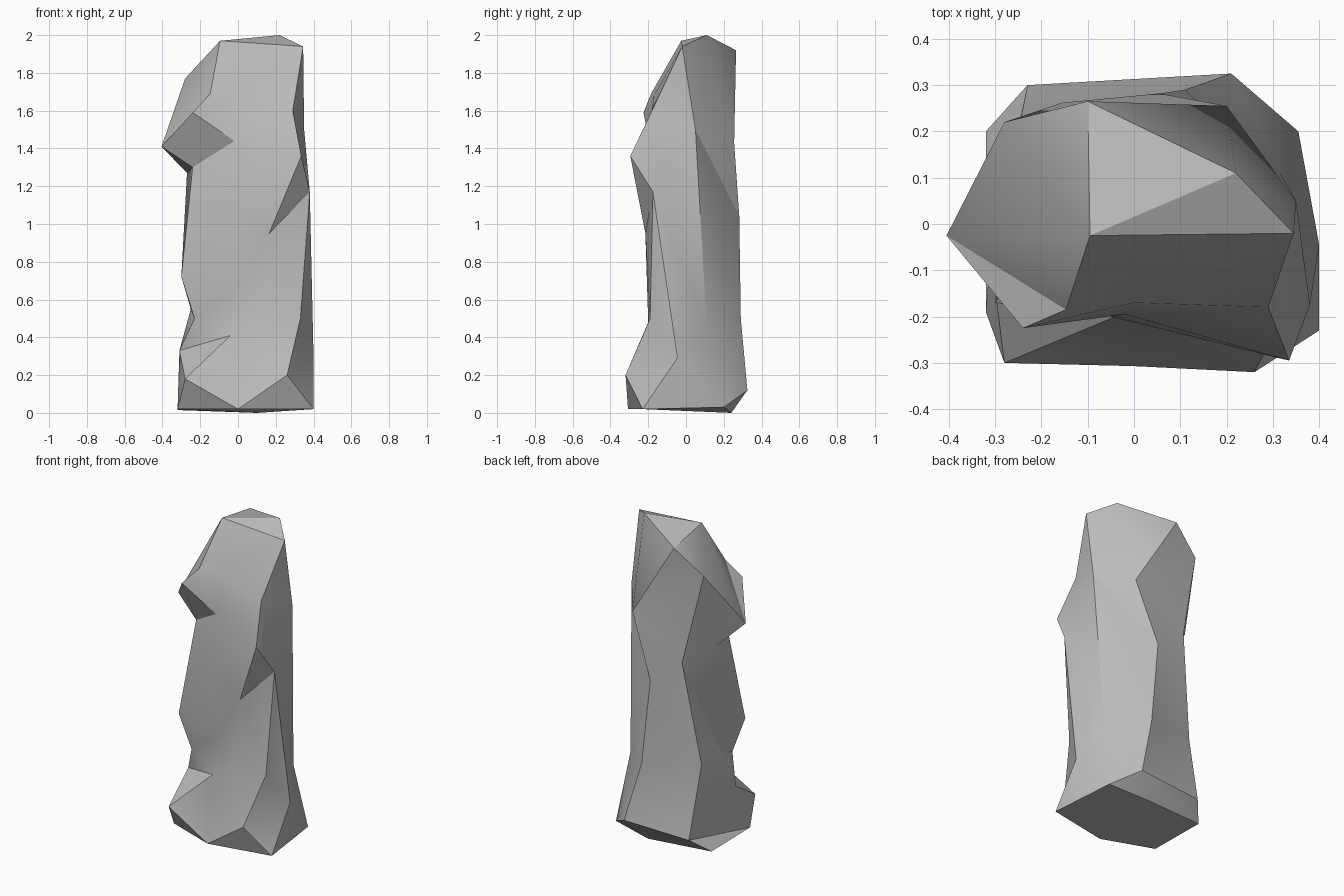
import bpy
import bmesh
import math

default_cube = bpy.data.objects.get("Cube")
if default_cube:
    bpy.data.objects.remove(default_cube, do_unlink=True)

# Corners shared by neighbouring ridges
crown_front = (-.095, -.025, 1.97)
crown_right = (.345, -.02, 1.94)
crown_peak = (.22, .11, 2)
crown_back = (-.1, .265, 1.92)
knob_crest = (-.147, -.185, 1.69)
overhang_waist = (.29, -.18, 1.6)
overhang_tip = (.38, -.175, 1.17)
right_toe = (.26, -.32, .2)
left_notch = (-.31, -.06, .33)
base_front = (0, -.307, .02)
base_right = (.4, -.23, .02)
base_back_right = (.355, .2, .03)
base_back = (.1, .24, 0)
base_back_left = (-.32, .2, .015)
base_left = (-.32, -.19, .02)

# Edge runs used by two ridges each
back_edge = [(.2, .255, 1.43), (.055, .282, 1.04), (.11, .29, .5), (.21, .325, .12)]
left_edge = [(-.405, -.025, 1.41), (-.27, .08, 1.27), (-.25, 0, .55), left_notch, base_left]

# Ridge lines, each running from the crown down to the base
front_ridge = [crown_front, (0, -.17, 1.68), (-.02, -.195, 1.44), (-.05, -.2, 1.12),
               (.02, -.2, .68), (-.04, -.2, .41), base_front]
overhang_ridge = [crown_right, overhang_waist, (.335, -.295, 1.36),
                  (.165, -.215, .95), (.1, -.2, .48), right_toe, base_front]
right_ridge = [crown_right, overhang_waist, overhang_tip, (.33, -.19, .5),
               right_toe, base_right]
side_ridge = [crown_right, overhang_waist, overhang_tip, (.4, -.045, .29), base_right]
side_back_ridge = [crown_right, (.35, .05, 1.5), (.315, .11, .45), base_back_right]
back_right_ridge = [crown_peak, *back_edge, base_back_right]
back_ridge = [crown_back, *back_edge, base_back]
back_left_ridge = [crown_back, (-.28, .22, 1.77), (-.155, .262, 1.2),
                   (-.25, .2, .55), (-.23, .3, .1), base_back_left]
left_ridge = [crown_front, *left_edge]
knob_crest_ridge = [crown_front, knob_crest, *left_edge]
knob_ridge = [crown_front, knob_crest, (-.24, -.225, 1.59), (-.24, -.08, 1.3),
              (-.3, -.17, .72), (-.23, -.14, .5), left_notch, (-.28, -.3, .18), base_left]

ridges = [front_ridge, overhang_ridge, right_ridge, side_ridge, side_back_ridge,
          back_right_ridge, back_ridge, back_left_ridge, left_ridge,
          knob_crest_ridge, knob_ridge]

bm = bmesh.new()
corners = {}


def corner(point):
    """Return the one vertex at this point, making it when needed."""
    if point not in corners:
        corners[point] = bm.verts.new(point)
    return corners[point]


def add_face(points):
    """Add a face, skipping repeated corners and collapsed faces."""
    points = list(dict.fromkeys(points))
    if len(points) < 3:
        return
    verts = [corner(point) for point in points]
    if bm.faces.get(verts) is None:
        bm.faces.new(verts)


def stitch(first, second):
    """Fill the strip between two ridges with triangles, from top to bottom."""
    i = j = 0
    while i < len(first) - 1 or j < len(second) - 1:
        first_done = i == len(first) - 1
        second_done = j == len(second) - 1
        if second_done or (not first_done and first[i + 1][2] > second[j + 1][2]):
            add_face([first[i], second[j], first[i + 1]])
            i += 1
        else:
            add_face([first[i], second[j], second[j + 1]])
            j += 1


# Rock sides
for index, ridge in enumerate(ridges):
    stitch(ridge, ridges[(index + 1) % len(ridges)])

# Crown facets and flat base
add_face([crown_front, crown_right, crown_peak])
add_face([crown_front, crown_peak, crown_back])
add_face([ridge[-1] for ridge in ridges])

bmesh.ops.recalc_face_normals(bm, faces=bm.faces)
mesh = bpy.data.meshes.new("rock_pillar")
bm.to_mesh(mesh)
bm.free()

rock = bpy.data.objects.new("rock_pillar", mesh)
bpy.context.collection.objects.link(rock)

# Plain grey stone
stone = bpy.data.materials.new("grey_stone")
stone.use_nodes = True
grey = (.5, .5, .5, 1)
stone.diffuse_color = grey
stone.node_tree.nodes["Principled BSDF"].inputs["Base Color"].default_value = grey
mesh.materials.append(stone)

# Soft facets with crisp ridges
bpy.ops.object.select_all(action="DESELECT")
rock.select_set(True)
bpy.context.view_layer.objects.active = rock
bpy.ops.object.shade_smooth_by_angle(angle=math.radians(30))
